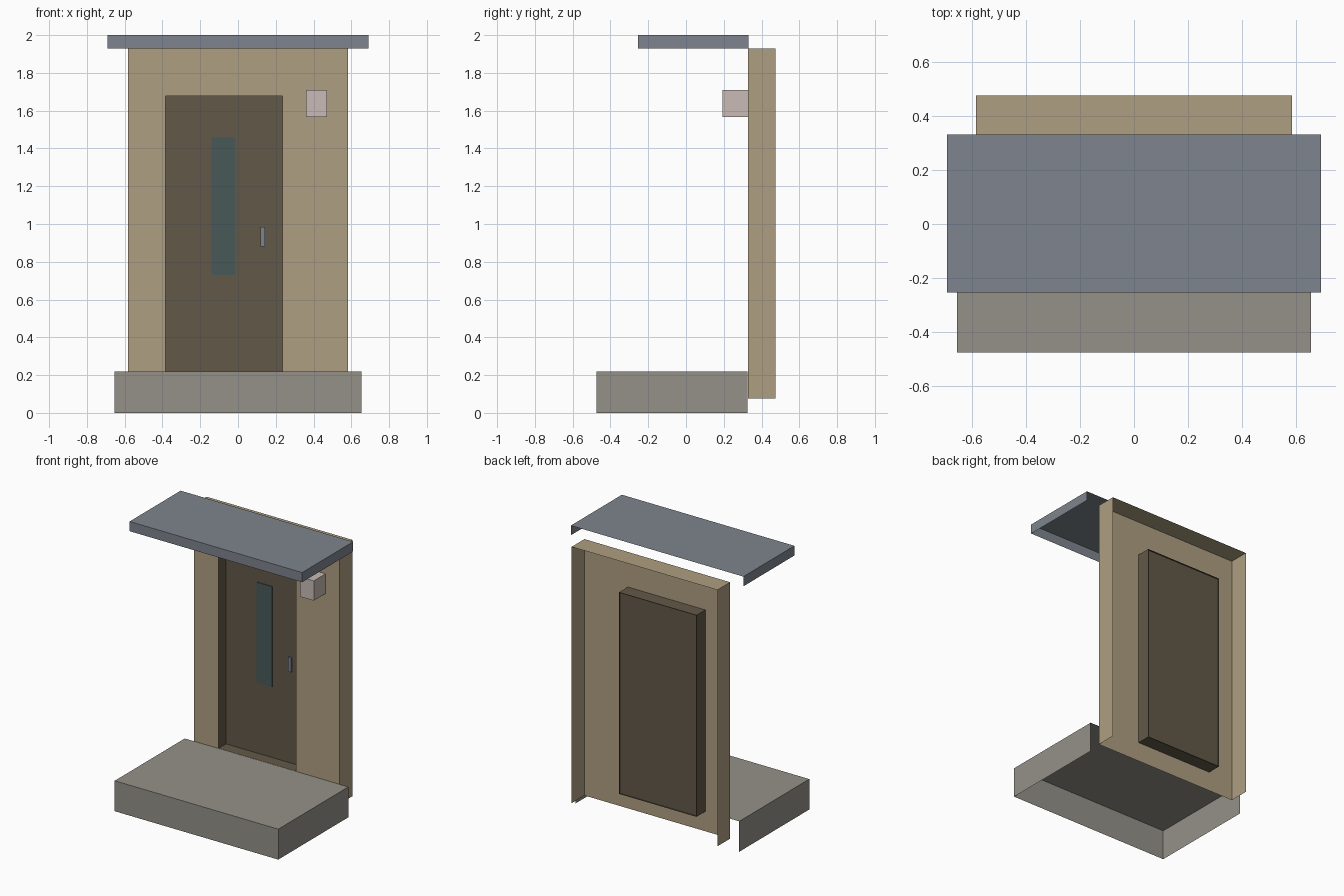
import bpy
import bmesh
from mathutils import Vector

cube = bpy.data.objects.get("Cube")
if cube:
    bpy.data.objects.remove(cube, do_unlink=True)


def material(name, rgb):
    """Flat material from 8-bit display colours, stored as linear values."""
    lin = [((c / 255 + 0.055) / 1.055) ** 2.4 for c in rgb] + [1.0]
    mat = bpy.data.materials.new(name)
    mat.use_nodes = True
    mat.diffuse_color = lin
    mat.node_tree.nodes["Principled BSDF"].inputs["Base Color"].default_value = lin
    return mat


SLATE = material("slate_grey", (126, 133, 142))
TAN = material("tan_wall", (175, 159, 129))
STONE = material("stone_grey", (148, 145, 137))
BROWN = material("dark_brown", (98, 88, 72))
TEAL = material("dark_teal_glass", (72, 89, 89))
PINK = material("pale_pink", (200, 187, 181))

SIDES = {"left": (1, 0, 0), "right": (-1, 0, 0), "front": (0, -1, 0),
         "back": (0, 1, 0), "top": (0, 0, 1), "bottom": (0, 0, -1)}


def shell(name, mat, x, y, z, open_sides=(), hole=None):
    """Box between the given ranges, without its open sides.
    hole = (x range, z range) cuts an opening in the front."""
    bm = bmesh.new()
    bmesh.ops.create_cube(bm, size=1)
    lo, hi = Vector((x[0], y[0], z[0])), Vector((x[1], y[1], z[1]))
    for v in bm.verts:
        v.co = [a + (b - a) * (c + 0.5) for a, b, c in zip(lo, hi, v.co)]
    bm.normal_update()
    doomed = [f for f in bm.faces
              if any(f.normal.dot(Vector(SIDES[s])) > 0.9 for s in open_sides)]
    bmesh.ops.delete(bm, geom=doomed, context="FACES")
    if hole:
        for axis, limits in ((0, hole[0]), (2, hole[1])):
            for value in limits:
                normal = Vector((0, 0, 0))
                normal[axis] = 1
                bmesh.ops.bisect_plane(bm, geom=bm.verts[:] + bm.edges[:] + bm.faces[:],
                                       plane_co=normal * value, plane_no=normal)
        bm.normal_update()
        cut = []
        for f in bm.faces:
            c = f.calc_center_median()
            if (f.normal.y < -0.9 and hole[0][0] < c.x < hole[0][1]
                    and hole[1][0] < c.z < hole[1][1]):
                cut.append(f)
        bmesh.ops.delete(bm, geom=cut, context="FACES")
    mesh = bpy.data.meshes.new(name)
    bm.to_mesh(mesh)
    bm.free()
    mesh.materials.append(mat)
    obj = bpy.data.objects.new(name, mesh)
    bpy.context.collection.objects.link(obj)
    return obj


WALL_FRONT, DOOR_Y = 0.328, 0.413
DOOR_X, DOOR_Z = (-0.385, 0.235), (0.22, 1.677)

# Step and canopy, both open underneath and behind
shell("step", STONE, (-0.654, 0.654), (-0.474, 0.326), (0, 0.22), ("back", "bottom"))
shell("canopy", SLATE, (-0.69, 0.69), (-0.253, 0.33), (1.93, 2), ("back", "bottom"))

# Wall with a doorway, open behind and below
shell("wall", TAN, (-0.583, 0.583), (WALL_FRONT, 0.474), (0.077, 1.93),
      ("back", "bottom"), hole=(DOOR_X, DOOR_Z))

# Door frame lining and the thin door set inside it
shell("door_frame", BROWN, DOOR_X, (WALL_FRONT, 0.43), DOOR_Z, ("front", "back"))
shell("door", BROWN, DOOR_X, (DOOR_Y, DOOR_Y + 0.004), DOOR_Z,
      ("left", "right", "top", "bottom"))

# Door glass and handle
shell("door_window", TEAL, (-0.139, -0.015), (DOOR_Y - 0.005, DOOR_Y), (0.73, 1.457), ("back",))
shell("door_handle", SLATE, (0.118, 0.142), (DOOR_Y - 0.009, DOOR_Y), (0.88, 0.985), ("back",))

# Wall lamp beside the door
shell("wall_lamp", PINK, (0.36, 0.47), (0.194, WALL_FRONT), (1.567, 1.71), ("back",))
